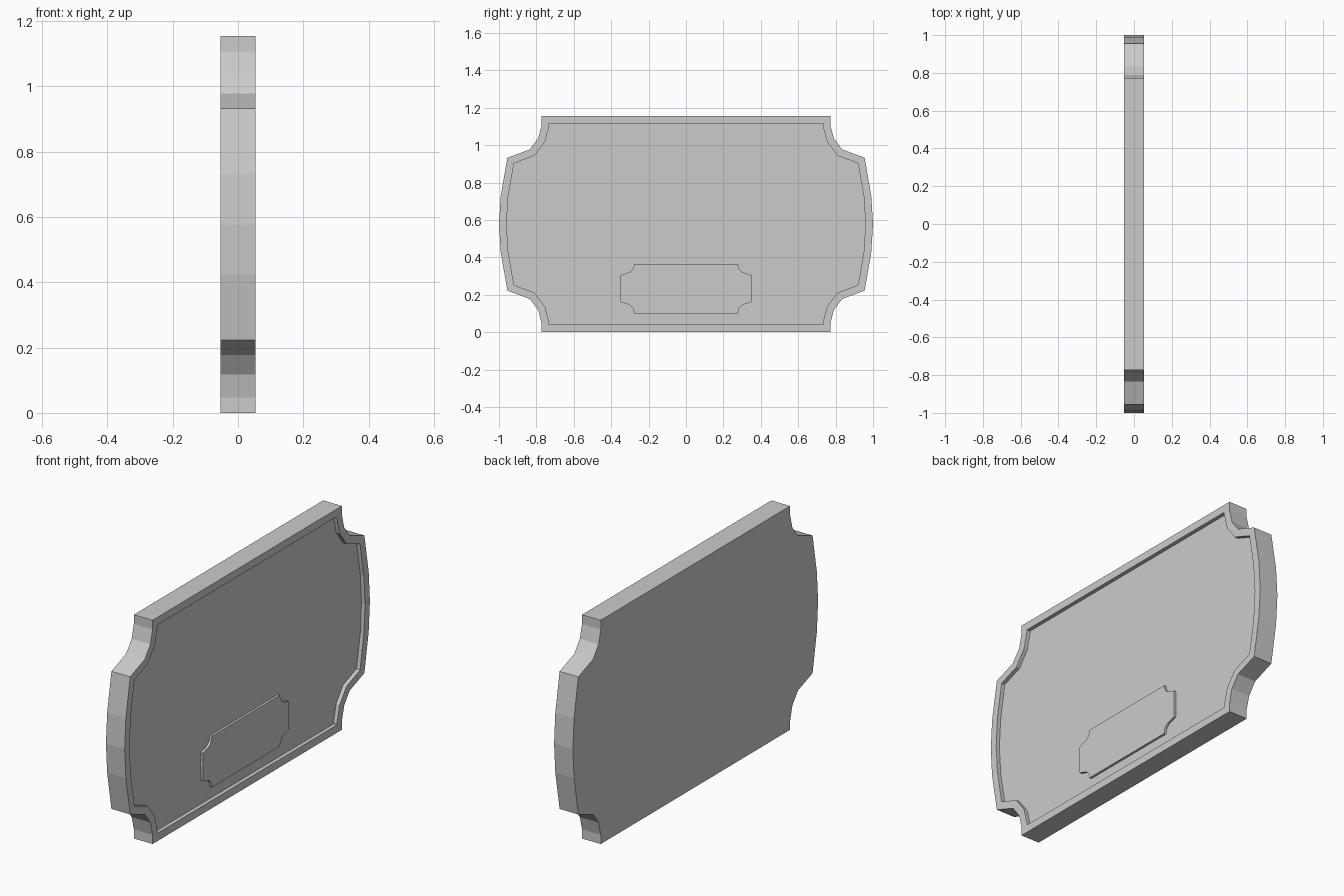
import bpy, bmesh

if "Cube" in bpy.data.objects:
    bpy.data.objects.remove(bpy.data.objects["Cube"])

BACK, FRONT, RECESS = -0.054, 0.053, 0.02


def mirrored(quarter):
    """Close a (y, z) quarter outline, listed from the side up to the top, into four quadrants."""
    q = quarter
    right = [(y, -z) for y, z in reversed(q) if z > 0] + q
    return right + [(-y, z) for y, z in reversed(right)]


def slab(name, quarter, centre_z, x0, x1, rim=0, recess=0):
    """Extrude a symmetric outline along x, optionally sinking the front panel inside a rim."""
    bm = bmesh.new()
    base = [bm.verts.new((x0, y, z + centre_z)) for y, z in mirrored(quarter)]
    face = bm.faces.new(base)
    top = bmesh.ops.extrude_face_region(bm, geom=[face], use_keep_orig=True)["geom"]
    bmesh.ops.translate(bm, vec=(x1 - x0, 0, 0),
                        verts=[g for g in top if isinstance(g, bmesh.types.BMVert)])
    bmesh.ops.recalc_face_normals(bm, faces=bm.faces)
    if rim:
        front = max(bm.faces, key=lambda f: f.calc_center_median().x)
        bmesh.ops.inset_region(bm, faces=[front], thickness=rim, use_even_offset=True)
        panel = bmesh.ops.extrude_discrete_faces(bm, faces=[front])["faces"][0]
        bmesh.ops.translate(bm, vec=(-recess, 0, 0), verts=panel.verts)
    mesh = bpy.data.meshes.new(name)
    bm.to_mesh(mesh)
    bm.free()
    obj = bpy.data.objects.new(name, mesh)
    bpy.context.collection.objects.link(obj)
    return obj


# Main board: bulged sides, scooped corners, raised rim on the +x face
slab("sign_board",
     [(1.0, 0), (0.99, 0.155), (0.955, 0.355), (0.835, 0.40), (0.79, 0.46),
      (0.772, 0.53), (0.772, 0.5775)],
     0.5775, BACK, FRONT, rim=0.04, recess=RECESS)

# Small raised nameplate on the sunken panel
slab("nameplate",
     [(0.352, 0), (0.349, 0.072), (0.30, 0.088), (0.283, 0.106),
      (0.277, 0.132)],
     0.233, FRONT - RECESS - 0.005, FRONT - RECESS + 0.012)
